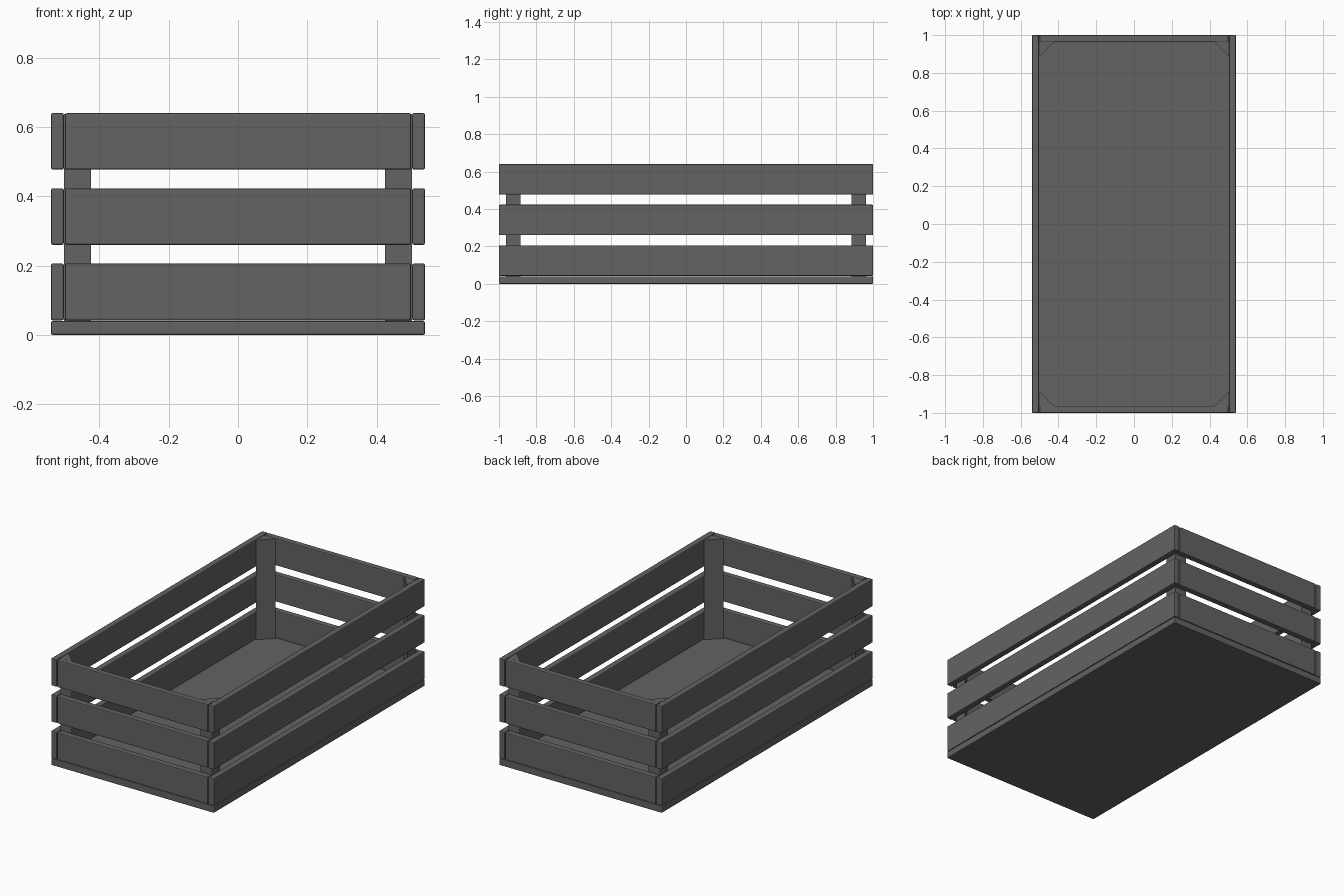
import bpy, bmesh

if "Cube" in bpy.data.objects:
    bpy.data.objects.remove(bpy.data.objects["Cube"])

grey = bpy.data.materials.new("dark grey")
grey.diffuse_color = (0.125, 0.125, 0.125, 1)
grey.use_nodes = True
grey.node_tree.nodes["Principled BSDF"].inputs["Base Color"].default_value = grey.diffuse_color

W, L, H = 0.54, 1.0, 0.64      # half width, half length, height
T = 0.037                      # board thickness
SLATS = [(0.042, 0.206), (0.26, 0.423), (0.477, H)]


def finish(name, bm, bevel):
    bmesh.ops.recalc_face_normals(bm, faces=bm.faces)
    me = bpy.data.meshes.new(name)
    bm.to_mesh(me)
    bm.free()
    me.materials.append(grey)
    ob = bpy.data.objects.new(name, me)
    bpy.context.collection.objects.link(ob)
    if bevel:
        mod = ob.modifiers.new("soft_edges", 'BEVEL')
        mod.width = bevel
        mod.segments = 2
    return ob


def board(name, x0, x1, y0, y1, z0, z1):
    bm = bmesh.new()
    bmesh.ops.create_cube(bm, size=1)
    for v in bm.verts:
        v.co = (x1 if v.co.x > 0 else x0,
                y1 if v.co.y > 0 else y0,
                z1 if v.co.z > 0 else z0)
    return finish(name, bm, 0.005)


def corner_post(name, sx, sy):
    # upright triangular prism tucked into the inside corner
    x, y, leg = W - T - 0.001, L - T, 0.077
    bm = bmesh.new()
    pts = [(x, y), (x - leg, y), (x, y - leg)]
    base = bm.faces.new([bm.verts.new((sx * a, sy * b, 0.038)) for a, b in pts])
    top = bmesh.ops.extrude_face_region(bm, geom=[base])["geom"]
    for v in top:
        if isinstance(v, bmesh.types.BMVert):
            v.co.z = H - 0.002
    return finish(name, bm, 0)


# solid floor
board("floor_panel", -W, W, -L, L, 0, 0.04)

# three rows of slats on each wall
for i, (z0, z1) in enumerate(SLATS, 1):
    for s, side, end in ((-1, "left", "front"), (1, "right", "back")):
        xs = sorted((s * (W - T), s * W))
        ys = sorted((s * (L - T), s * L))
        board(f"{side}_slat_{i}", *xs, -L, L, z0, z1)
        board(f"{end}_slat_{i}", -0.5, 0.5, *ys, z0, z1)

# corner posts
for sx, a in ((-1, "left"), (1, "right")):
    for sy, b in ((-1, "front"), (1, "back")):
        corner_post(f"{b}_{a}_post", sx, sy)
